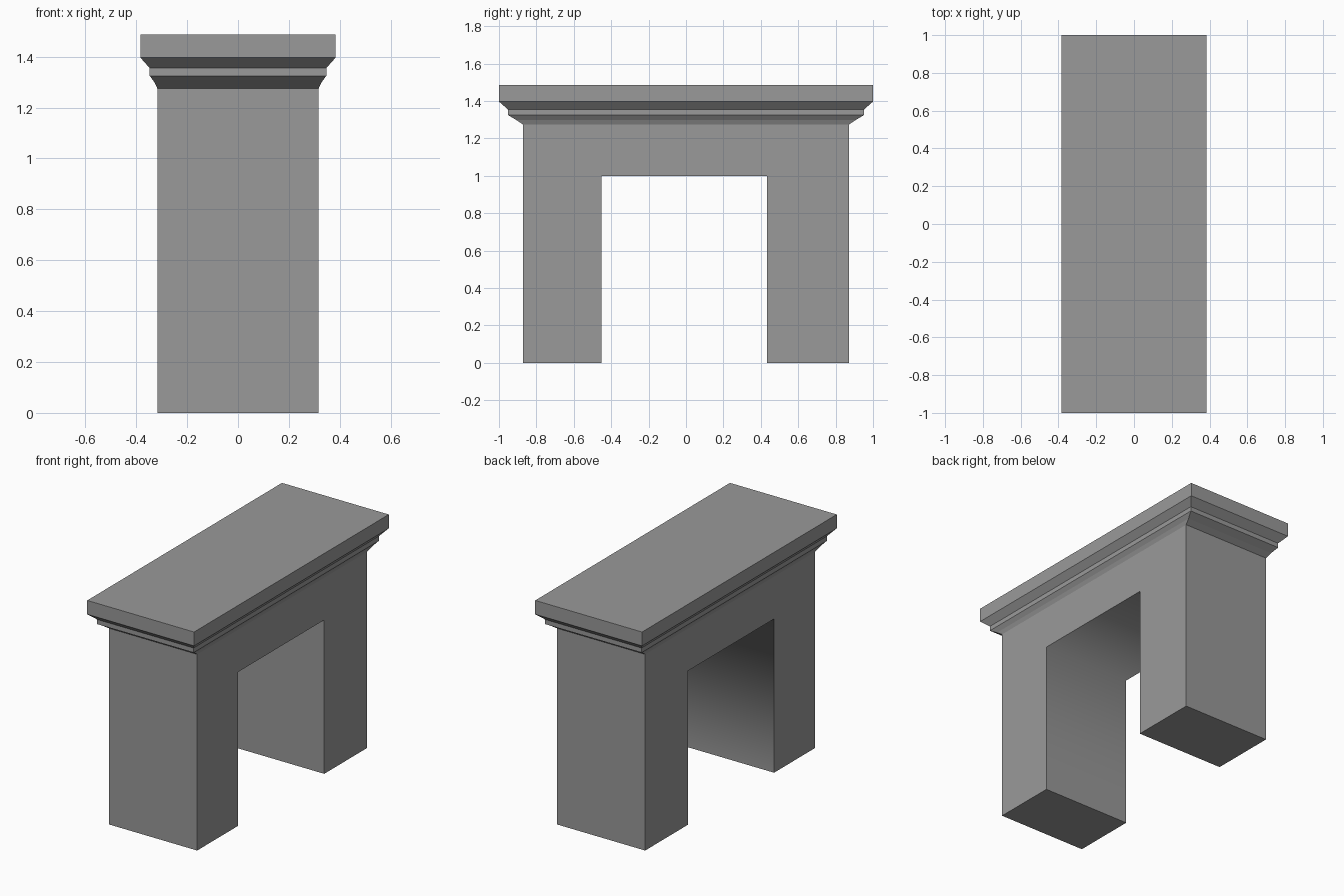
import bpy
import bmesh

# Remove the default cube
cube = bpy.data.objects.get("Cube")
if cube:
    bpy.data.objects.remove(cube, do_unlink=True)

# Stone colour
stone = bpy.data.materials.new("grey_stone")
stone.use_nodes = True
colour = (0.32, 0.32, 0.32, 1)
stone.diffuse_color = colour
stone.node_tree.nodes["Principled BSDF"].inputs["Base Color"].default_value = colour

BODY_X, BODY_Y, BODY_TOP = 0.317, 0.872, 1.275
OPEN_BACK, OPEN_FRONT, OPEN_TOP = 0.433, -0.452, 1.0


def finish(name, bm):
    bmesh.ops.recalc_face_normals(bm, faces=bm.faces[:])
    mesh = bpy.data.meshes.new(name)
    bm.to_mesh(mesh)
    bm.free()
    mesh.materials.append(stone)
    obj = bpy.data.objects.new(name, mesh)
    bpy.context.collection.objects.link(obj)
    return obj


def bridge(bm, a, b):
    # Quads between two closed rings
    return [bm.faces.new((a[i], a[(i + 1) % len(a)], b[(i + 1) % len(a)], b[i]))
            for i in range(len(a))]


# Surround: doorway outline extruded through the depth
outline = [(-BODY_Y, 0), (OPEN_FRONT, 0), (OPEN_FRONT, OPEN_TOP), (OPEN_BACK, OPEN_TOP),
           (OPEN_BACK, 0), (BODY_Y, 0), (BODY_Y, BODY_TOP), (-BODY_Y, BODY_TOP)]
bm = bmesh.new()
sides = [[bm.verts.new((x, y, z)) for y, z in outline] for x in (-BODY_X, BODY_X)]
for ring in sides:
    bm.faces.new(ring)
walls = bridge(bm, *sides)
# One soft corner between the front jamb and the lintel underside
for face in walls[1:3]:
    face.smooth = True
soft = set(walls[1].edges) & set(walls[2].edges)
for edge in bm.edges:
    edge.smooth = edge in soft
# The cornice closes the top
bmesh.ops.delete(bm, geom=[walls[6]], context='FACES_ONLY')
finish("surround", bm)

# Cornice and mantel shelf: stacked rectangles (half width, half length, height)
levels = [(BODY_X, BODY_Y, BODY_TOP), (0.328, 0.908, 1.299), (0.347, 0.952, 1.325),
          (0.347, 0.952, 1.355), (0.384, 1.0, 1.397), (0.384, 1.0, 1.487)]
bm = bmesh.new()
rings = [[bm.verts.new((sx * x, sy * y, z)) for sx, sy in ((-1, -1), (1, -1), (1, 1), (-1, 1))]
         for x, y, z in levels]
for low, high in zip(rings, rings[1:]):
    bridge(bm, low, high)
bm.faces.new(rings[-1])
finish("mantel_cornice", bm)
